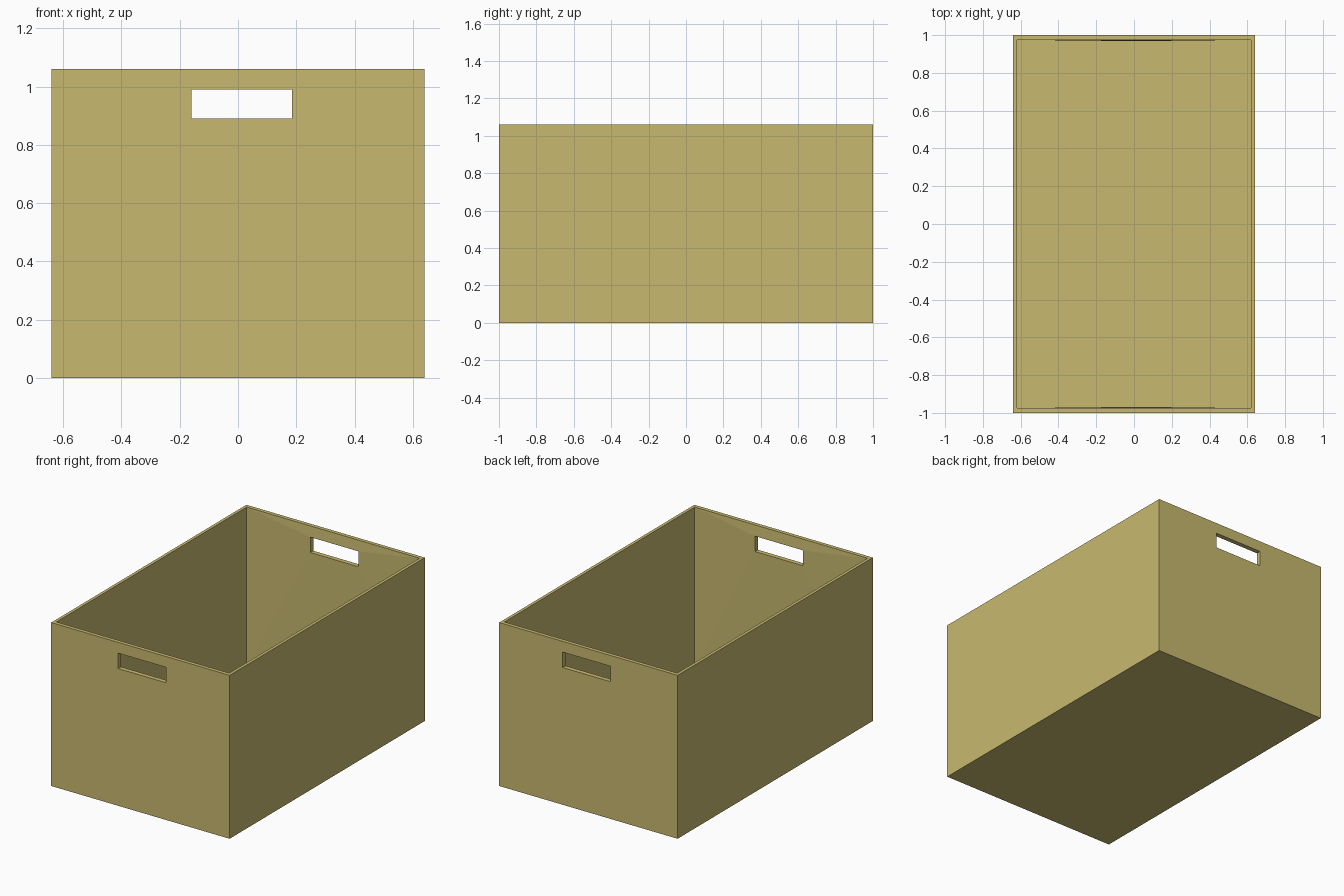
import bpy, bmesh

if "Cube" in bpy.data.objects:
    bpy.data.objects.remove(bpy.data.objects["Cube"])

W, D, H = 0.64, 1.0, 1.06        # outer half width, half depth, height
IW, ID, FLOOR = 0.62, 0.975, 0.02  # inner half width, half depth, floor level
HX0, HX1, HZ0, HZ1 = -0.16, 0.185, 0.89, 0.99  # hand hole
BULGE = 0.97                      # inner wall swells slightly at the hole

bm = bmesh.new()


def rect(x0, x1, z0, z1, y):
    return [bm.verts.new((x, y, z)) for x, z in ((x0, z0), (x1, z0), (x1, z1), (x0, z1))]


def bridge(a, b, skip=()):
    """Quads joining two four-point loops."""
    for i in range(4):
        if i not in skip:
            j = (i + 1) % 4
            bm.faces.new((a[i], a[j], b[j], b[i]))


outer, inner = {}, {}
for s in (-1, 1):
    # End wall, outside and inside, each pierced by the hand hole
    outer[s] = rect(-W, W, 0, H, s * D)
    inner[s] = rect(-IW, IW, FLOOR, H, s * ID)
    hole_out = rect(HX0, HX1, HZ0, HZ1, s * D)
    hole_in = rect(HX0, HX1, HZ0, HZ1, s * BULGE)
    bridge(outer[s], hole_out)
    bridge(inner[s], hole_in)
    bridge(hole_out, hole_in)
    # Rim over the end wall
    bm.faces.new((outer[s][3], outer[s][2], inner[s][2], inner[s][3]))

# Long walls and floor, outside and inside (the top stays open)
bridge(outer[-1], outer[1], skip=(2,))
bridge(inner[-1], inner[1], skip=(2,))
# Rims over the long walls
for k in (2, 3):
    bm.faces.new((outer[-1][k], outer[1][k], inner[1][k], inner[-1][k]))

bmesh.ops.recalc_face_normals(bm, faces=bm.faces)
mesh = bpy.data.meshes.new("open_crate")
bm.to_mesh(mesh)
bm.free()

# Single tan colour
mat = bpy.data.materials.new("tan_cardboard")
mat.diffuse_color = (0.578, 0.485, 0.162, 1)
mat.use_nodes = True
mat.node_tree.nodes["Principled BSDF"].inputs["Base Color"].default_value = mat.diffuse_color
mesh.materials.append(mat)
bpy.context.collection.objects.link(bpy.data.objects.new("open_crate", mesh))
